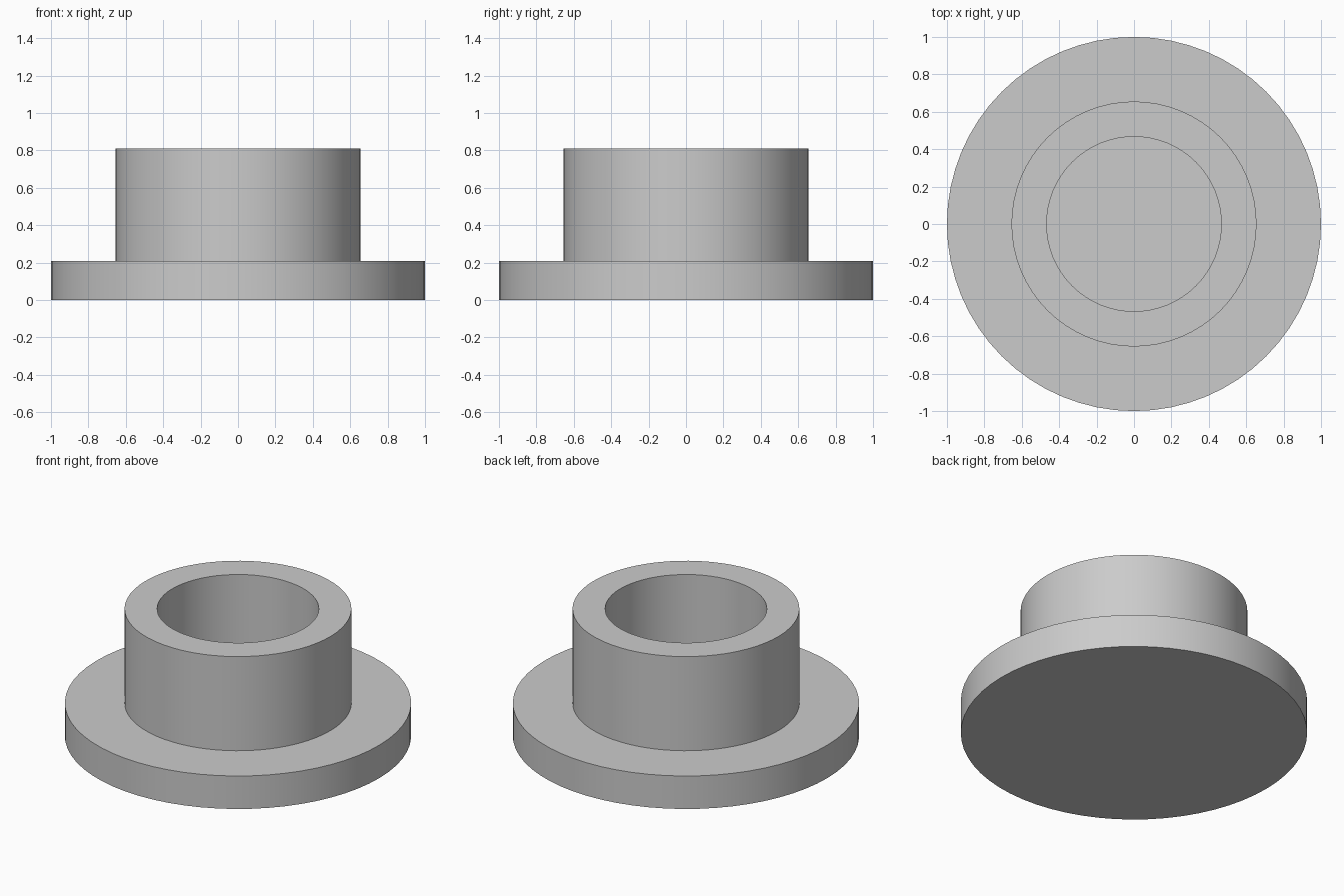
import bpy, bmesh, math

cube = bpy.data.objects.get("Cube")
if cube:
    bpy.data.objects.remove(cube, do_unlink=True)

SEGMENTS = 64
FLANGE_R, COLLAR_R, BORE_R = 1.0, 0.655, 0.467
FLANGE_TOP, COLLAR_TOP = 0.21, 0.81

# Plain grey material
grey = bpy.data.materials.new("plain_grey")
grey.use_nodes = True
color = (0.6, 0.6, 0.6, 1)
grey.diffuse_color = color
grey.node_tree.nodes["Principled BSDF"].inputs["Base Color"].default_value = color


def ring(bm, radius, z):
    return [bm.verts.new((radius * math.cos(a), radius * math.sin(a), z))
            for a in (math.tau * i / SEGMENTS for i in range(SEGMENTS))]


# Flanged bushing: one turned profile, closed below, with a blind bore
profile = [(FLANGE_R, 0), (FLANGE_R, FLANGE_TOP), (COLLAR_R, FLANGE_TOP),
           (COLLAR_R, COLLAR_TOP), (BORE_R, COLLAR_TOP), (BORE_R, FLANGE_TOP)]
bm = bmesh.new()
rings = [ring(bm, r, z) for r, z in profile]
for low, high in zip(rings, rings[1:]):
    for i in range(SEGMENTS):
        j = (i + 1) % SEGMENTS
        bm.faces.new((low[i], low[j], high[j], high[i]))
bm.faces.new(rings[0][::-1])   # underside
bm.faces.new(rings[-1])        # bore floor
bmesh.ops.recalc_face_normals(bm, faces=bm.faces)

mesh = bpy.data.meshes.new("flanged_bushing")
bm.to_mesh(mesh)
bm.free()
mesh.materials.append(grey)
bushing = bpy.data.objects.new("flanged_bushing", mesh)
bpy.context.collection.objects.link(bushing)

# Smooth walls, sharp rims
bpy.ops.object.select_all(action='DESELECT')
bushing.select_set(True)
bpy.context.view_layer.objects.active = bushing
bpy.ops.object.shade_smooth_by_angle(angle=math.radians(30))
